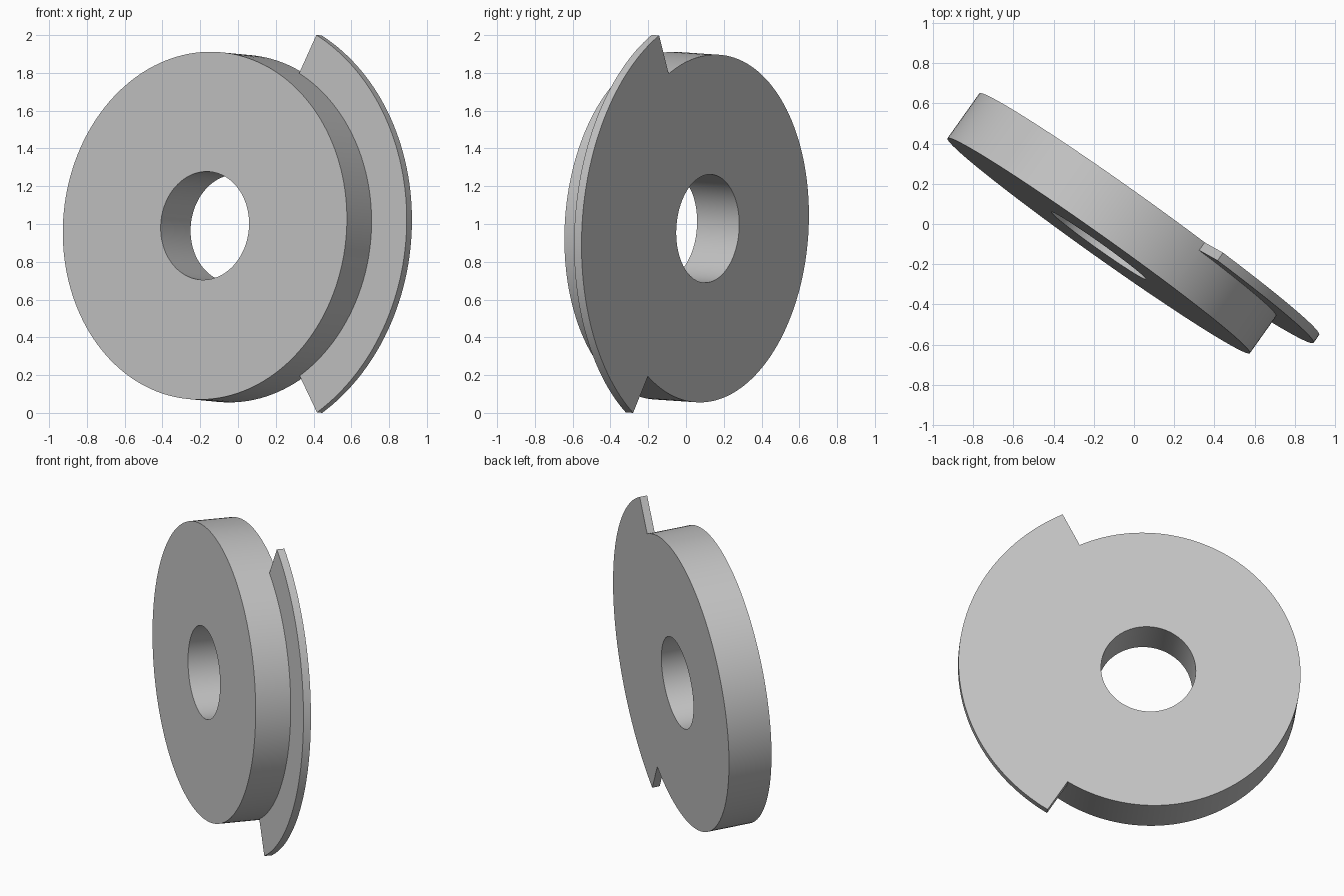
import bpy, bmesh
from math import radians, cos, sin
from mathutils import Vector, Matrix

if "Cube" in bpy.data.objects:
    bpy.data.objects.remove(bpy.data.objects["Cube"], do_unlink=True)

BORE, BODY, RIM = 0.287, 0.922, 1.15      # radii
THICK, LIP = 0.274, 0.048                 # disc and flange thickness
START, END = -58.2, 62.9                  # flange sector in degrees

# Plain grey metal
grey = bpy.data.materials.new("grey")
grey.use_nodes = True
colour = (0.55, 0.55, 0.55, 1)
grey.diffuse_color = colour
grey.node_tree.nodes["Principled BSDF"].inputs["Base Color"].default_value = colour

bm = bmesh.new()


def ring_point(angle, radius, height):
    a = radians(angle)
    return bm.verts.new((radius * cos(a), radius * sin(a), height))


def sweep(section, start, end, steps):
    """Sweep a closed (radius, height) section around the axis."""
    for i in range(steps):
        a = start + (end - start) * i / steps
        b = start + (end - start) * (i + 1) / steps
        for p, q in zip(section, section[1:] + section[:1]):
            bm.faces.new([ring_point(a, *p), ring_point(b, *p),
                          ring_point(b, *q), ring_point(a, *q)])


# Thick disc with a bore, and a thin flange flush with its back face
disc = [(BORE, 0), (BODY, 0), (BODY, LIP), (BODY, THICK), (BORE, THICK)]
flanged = disc[:1] + [(BODY, 0), (RIM, 0), (RIM, LIP), (BODY, LIP)] + disc[3:]
sweep(flanged, START, END, 60)
sweep(disc, END, START + 360, 100)

# Flat ends of the flange
for angle in (START, END):
    bm.faces.new([ring_point(angle, r, h) for r, h in
                  ((BODY, 0), (RIM, 0), (RIM, LIP), (BODY, LIP))])

bmesh.ops.remove_doubles(bm, verts=bm.verts, dist=0.0001)
bmesh.ops.recalc_face_normals(bm, faces=bm.faces)
mesh = bpy.data.meshes.new("flanged_disc")
bm.to_mesh(mesh)
bm.free()
mesh.materials.append(grey)
part = bpy.data.objects.new("flanged_disc", mesh)
bpy.context.collection.objects.link(part)

# Tilted placement, origin at the centre of the back face
front = Vector((-0.578, -0.813, 0.055)).normalized()
side = Vector((0, 0, 1)).cross(front).normalized()
up = front.cross(side)
part.matrix_world = (Matrix.Translation((-0.017, 0.115, 0.976))
                     @ Matrix((side, up, front)).transposed().to_4x4())

bpy.context.view_layer.objects.active = part
part.select_set(True)
bpy.ops.object.shade_smooth_by_angle(angle=radians(30))
